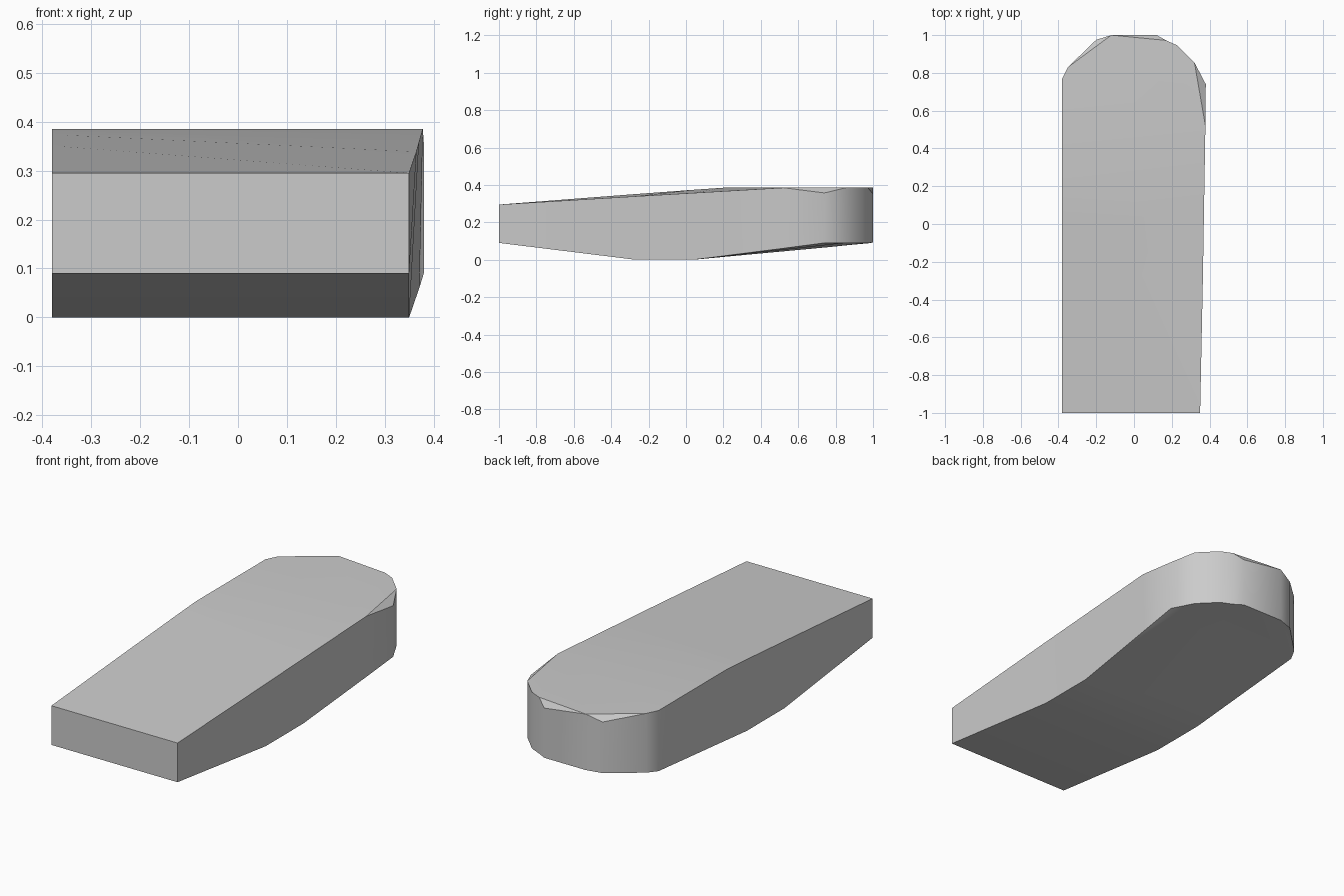
import bpy, bmesh

cube = bpy.data.objects.get("Cube")
if cube:
    bpy.data.objects.remove(cube, do_unlink=True)

# Plain grey material
grey = bpy.data.materials.new("light grey")
grey.use_nodes = True
grey.diffuse_color = (0.6, 0.6, 0.6, 1)
grey.node_tree.nodes["Principled BSDF"].inputs["Base Color"].default_value = grey.diffuse_color

# Outline, anticlockwise from the front left: x at top, x at bottom, y, bottom z, top z
outline = [
    (-.38, -.38, -1, .09, .295),
    (.35, .35, -1, .09, .295),
    (.365, .35, -.27, 0, .339),
    (.37, .35, .04, 0, .357),
    (.378, .371, .52, .061, .385),
    (.38, .38, .74, .09, .357),
    (.32, .32, .855, .09, .385),
    (.23, .23, .945, .09, .385),
    (.17, .17, .972, .09, .385),
    (.12, .12, 1, .092, .352),
    (-.12, -.12, 1, .092, .385),
    (-.2, -.2, .975, .088, .355),
    (-.35, -.35, .83, .075, .385),
    (-.38, -.38, .77, .068, .385),
    (-.38, -.38, .2, .015, .385),
    (-.38, -.38, .04, 0, .374),
    (-.38, -.38, -.27, 0, .351),
]
n = len(outline)
chips = (5, 9, 11)          # lowered corners on the top rim

bm = bmesh.new()
top = [bm.verts.new((a, y, z1)) for a, b, y, z0, z1 in outline]
low = [bm.verts.new((b, y, z0)) for a, b, y, z0, z1 in outline]

# Side walls
for i in range(n):
    j = (i + 1) % n
    bm.faces.new((low[i], low[j], top[j], top[i]))

# Top: front slope, flat rear, chipped corners
bm.faces.new(top[:5] + top[14:])
bm.faces.new([top[i] for i in range(4, 15) if i not in chips])
for i in chips:
    bm.faces.new(top[i - 1:i + 2])

# Underside: front slope, flat middle, rear slope, raised corner
bm.faces.new([low[i] for i in (0, 16, 2, 1)])
bm.faces.new([low[i] for i in (16, 15, 3, 2)])
bm.faces.new([low[i] for i in (3, *range(6, 16))][::-1])
bm.faces.new(low[3:7][::-1])

bmesh.ops.triangulate(bm, faces=[f for f in bm.faces if len(f.verts) > 4])
bmesh.ops.recalc_face_normals(bm, faces=bm.faces)
mesh = bpy.data.meshes.new("tapered_block")
bm.to_mesh(mesh)
bm.free()
mesh.materials.append(grey)

block = bpy.data.objects.new("tapered_block", mesh)
bpy.context.collection.objects.link(block)
bpy.ops.object.select_all(action='DESELECT')
block.select_set(True)
bpy.context.view_layer.objects.active = block
bpy.ops.object.shade_smooth_by_angle(angle=0.58)
